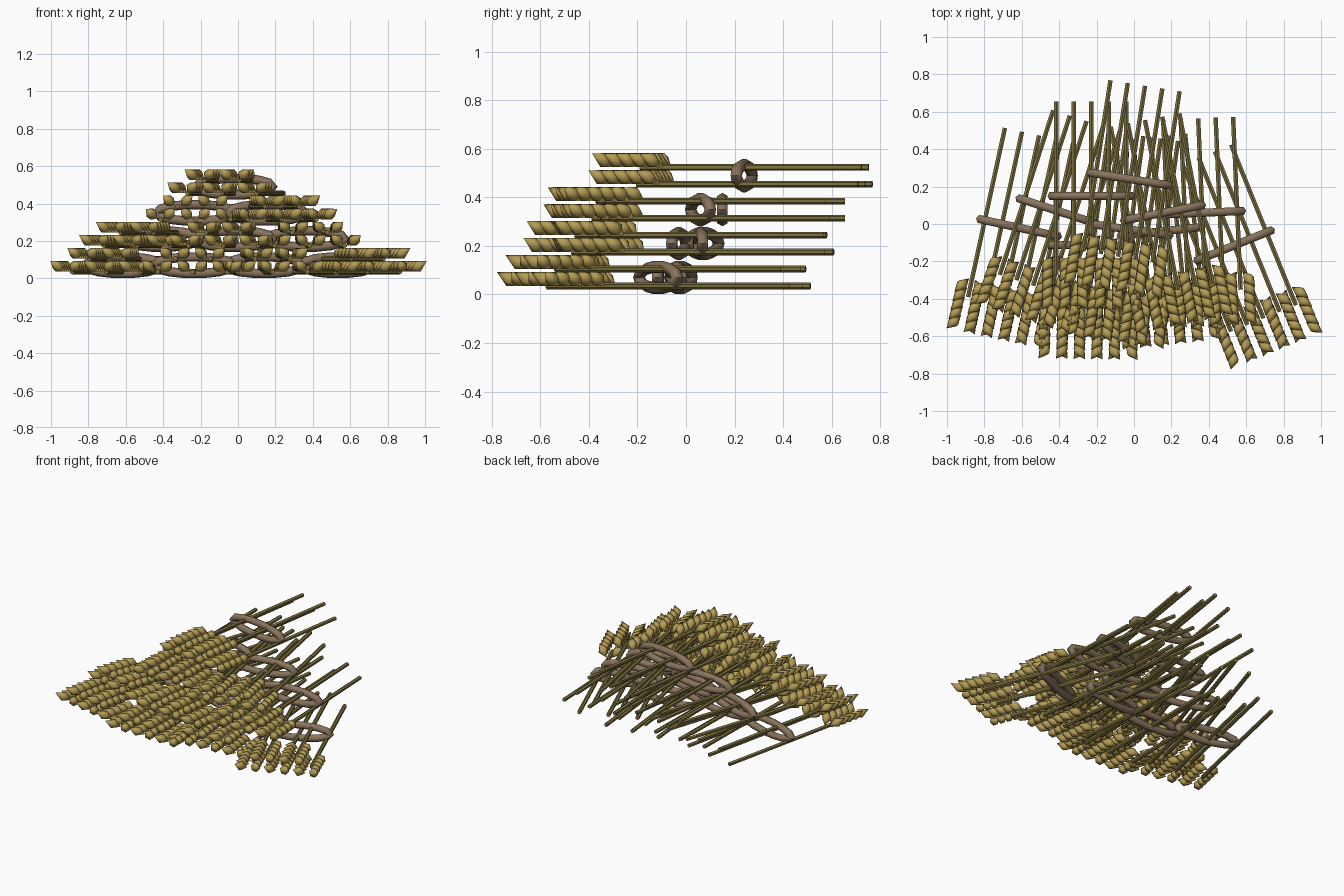
import bpy, bmesh, math
from mathutils import Matrix, Vector

if "Cube" in bpy.data.objects:
    bpy.data.objects.remove(bpy.data.objects["Cube"])


def material(name, rgb):
    m = bpy.data.materials.new(name)
    m.diffuse_color = (*rgb, 1)
    m.use_nodes = True
    m.node_tree.nodes["Principled BSDF"].inputs["Base Color"].default_value = m.diffuse_color
    return m


GOLD = material("ripe gold", (0.46, 0.335, 0.09))
STRAW = material("dry olive straw", (0.22, 0.176, 0.052))
TWINE = material("brown twine", (0.25, 0.175, 0.11))

PITCH = 0.0935      # sideways spacing of stalks
LAYER = 0.14        # height of one sheaf

# Five staggered stalks per sheaf: three below, two above
SPOTS = [(i * PITCH, 0.035 if i % 2 == 0 else 0.105) for i in range(-2, 3)]


def finish(bm, name, mat, place, angle=40):
    me = bpy.data.meshes.new(name)
    bm.to_mesh(me)
    bm.free()
    me.materials.append(mat)
    ob = bpy.data.objects.new(name, me)
    ob.matrix_world = place
    bpy.context.collection.objects.link(ob)
    bpy.context.view_layer.objects.active = ob
    ob.select_set(True)
    bpy.ops.object.shade_smooth_by_angle(angle=math.radians(angle))
    ob.select_set(False)


def add_stalks(place):
    bm = bmesh.new()
    lie = Matrix.Rotation(math.pi / 2, 4, 'X')
    for x, z in SPOTS:
        bmesh.ops.create_cone(bm, cap_ends=True, segments=6, radius1=0.0135, radius2=0.0135,
                              depth=0.925, matrix=Matrix.Translation((x, 0.0425, z)) @ lie)
    finish(bm, "stalks", STRAW, place)


def add_ears(place):
    # Two columns of pointed grains per stalk, leaning outward and up
    bm = bmesh.new()
    for x, z in SPOTS:
        for side in (-1, 1):
            lean = Vector((side * 0.05, -0.07, 0.045)).to_track_quat('Z', 'Y').to_matrix().to_4x4()
            for k in range(5):
                at = Vector((x + side * 0.047, -0.365 - 0.05 * k, z + 0.029))
                bmesh.ops.create_uvsphere(
                    bm, u_segments=6, v_segments=2, radius=1,
                    matrix=Matrix.Translation(at) @ lean @ Matrix.Diagonal((0.032, 0.032, 0.06, 1)))
    finish(bm, "grain_ears", GOLD, place, 65)


def add_tie(place):
    # Flattened twine loop around the sheaf
    bm = bmesh.new()
    n, m, r = 14, 6, 0.025
    rings = []
    for i in range(n):
        a = 2 * math.pi * i / n
        c = Vector((0.21 * math.cos(a), 0, 0.07 + 0.045 * math.sin(a)))
        out = Vector((0.045 * math.cos(a), 0, 0.21 * math.sin(a))).normalized()
        rings.append([bm.verts.new(c + out * r * math.cos(b) + Vector((0, r * math.sin(b), 0)))
                      for b in (2 * math.pi * j / m for j in range(m))])
    for i in range(n):
        p, q = rings[i], rings[(i + 1) % n]
        for j in range(m):
            k = (j + 1) % m
            bm.faces.new((p[j], p[k], q[k], q[j]))
    bmesh.ops.recalc_face_normals(bm, faces=bm.faces)
    finish(bm, "twine_tie", TWINE, place, 65)


# Stacked sheaves: x, y, layer, turn in degrees
SHEAVES = [
    (-0.615, -0.02, 0, -12.3), (-0.235, -0.115, 0, -1), (0.14, -0.04, 0, 6), (0.535, -0.115, 0, 22),
    (-0.41, 0.07, 1, -18), (-0.02, -0.03, 1, -8), (0.365, 0.06, 1, 2.5),
    (-0.228, 0.15, 2, 0), (0.155, 0.06, 2, 11),
    (-0.02, 0.24, 3, -9),
]
for x, y, layer, turn in SHEAVES:
    place = Matrix.Translation((x, y, layer * LAYER)) @ Matrix.Rotation(math.radians(turn), 4, 'Z')
    add_stalks(place)
    add_ears(place)
    add_tie(place)
